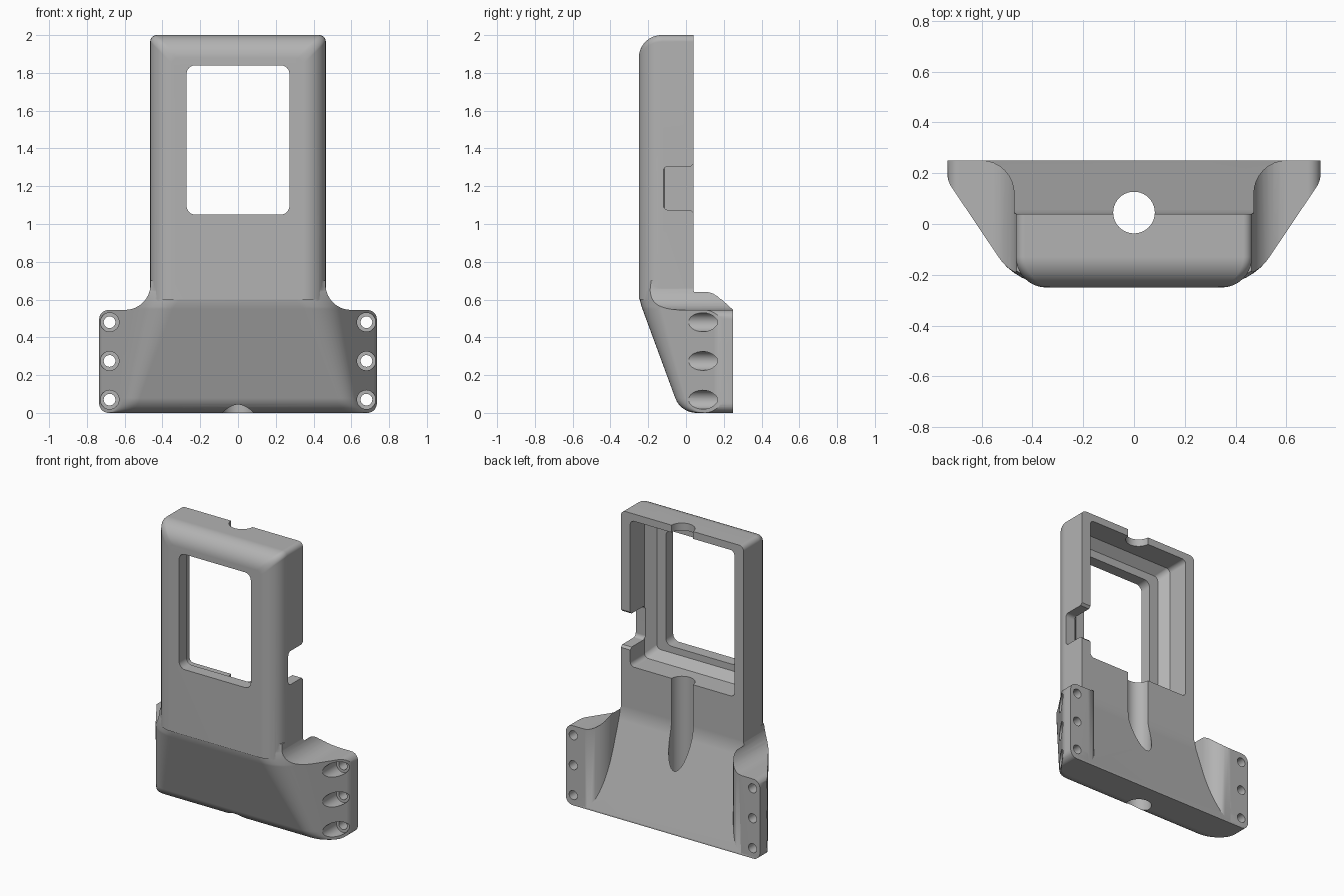
import bpy, bmesh, math
from mathutils import Vector

cube = bpy.data.objects.get("Cube")
if cube:
    bpy.data.objects.remove(cube, do_unlink=True)

grey = bpy.data.materials.new("plain_grey")
grey.use_nodes = True
colour = (0.45, 0.45, 0.45, 1)
grey.diffuse_color = colour
grey.node_tree.nodes["Principled BSDF"].inputs["Base Color"].default_value = colour


def rounded(corners, steps=8):
    """Closed 2D outline from (a, b, radius) corners."""
    out, n = [], len(corners)
    for i, (a, b, r) in enumerate(corners):
        p = Vector((a, b))
        if r == 0:
            out.append(p)
            continue
        u = (Vector(corners[i - 1][:2]) - p).normalized()
        v = (Vector(corners[(i + 1) % n][:2]) - p).normalized()
        half = u.angle(v) / 2
        centre = p + (u + v).normalized() * r / math.sin(half)
        start = p + u * r / math.tan(half) - centre
        end = p + v * r / math.tan(half) - centre
        sweep = start.angle_signed(end)
        for k in range(steps + 1):
            t = -sweep * k / steps
            c, s = math.cos(t), math.sin(t)
            out.append(centre + Vector((start.x * c - start.y * s, start.x * s + start.y * c)))
    return out


def mirrored(half):
    return half + [(-a, b, r) for a, b, r in reversed(half)]


def rect(half_width, low, high, r, r_low=None):
    r_low = r if r_low is None else r_low
    return rounded(mirrored([(half_width, low, r_low), (half_width, high, r)]))


def circle(a, b, r, n=32):
    return [(a + r * math.cos(math.tau * k / n), b + r * math.sin(math.tau * k / n)) for k in range(n)]


PLACE = {"x": lambda a, b, t: (t, a, b),
         "y": lambda a, b, t: (a, t, b),
         "z": lambda a, b, t: (a, b, t)}


def loft(name, axis, sections):
    """Solid through (position, outline) sections along an axis."""
    bm = bmesh.new()
    rings = [[bm.verts.new(PLACE[axis](p[0], p[1], t)) for p in loop] for t, loop in sections]
    n = len(rings[0])
    for lower, upper in zip(rings, rings[1:]):
        for i in range(n):
            j = (i + 1) % n
            bm.faces.new((lower[i], lower[j], upper[j], upper[i]))
    bm.faces.new(rings[0])
    bm.faces.new(rings[-1])
    bmesh.ops.recalc_face_normals(bm, faces=bm.faces)
    mesh = bpy.data.meshes.new(name)
    bm.to_mesh(mesh)
    bm.free()
    obj = bpy.data.objects.new(name, mesh)
    bpy.context.collection.objects.link(obj)
    mesh.materials.append(grey)
    return obj


def prism(name, axis, outline, start, end):
    return loft(name, axis, [(start, outline), (end, outline)])


def combine(target, tool, operation):
    mod = target.modifiers.new("join", "BOOLEAN")
    mod.operation, mod.solver, mod.object = operation, "EXACT", tool
    bpy.context.view_layer.objects.active = target
    bpy.ops.object.modifier_apply(modifier=mod.name)
    bpy.data.objects.remove(tool, do_unlink=True)


# Flared base: plan sections that follow the sloping front
DIAG = 0.235 / 0.35
front = rounded([(0.25, 0, 0), (-0.028, 0, 0.12), (-0.249, 0.6, 0.3), (-0.249, 0.7, 0), (0.25, 0.7, 0)])[1:-1]
sections = []
for y, z in front:
    blend = max(0, (z - 0.45) / 0.25)
    plan = mirrored([(0.735, 0.25, 0), (0.735, 0.17, 0.1),
                     (0.735 - (0.17 - y) * DIAG, y, 0.12 + 0.26 * blend)])
    sections.append((z, rounded(plan)))
housing = loft("housing", "z", sections)

# Front silhouette of the base with filleted shoulders
shoulders = rounded(mirrored([(0.735, 0, 0.05), (0.735, 0.545, 0.05),
                              (0.463, 0.545, 0.135), (0.463, 0.8, 0)]))
combine(housing, prism("shoulder_outline", "y", shoulders, -0.5, 0.5), "INTERSECT")

# Upper body with rounded front edges
R = 0.12
sections = [(0.06, rect(0.465, 0.6, 2, 0.035, 0))]
for k in range(11):
    t = math.pi / 2 * k / 10
    inset = R * (1 - math.cos(t))
    sections.append((-0.25 + R * (1 - math.sin(t)), rect(0.465 - inset, 0.6, 2 - inset, 0.035, 0)))
combine(housing, loft("upper_body", "y", sections), "UNION")

# Back panel, bent to run parallel to the front, between rounded flanges
gap = rounded(mirrored([(0.47, -0.2, 0), (0.47, 0.251, 0.132), (0.9, 0.251, 0), (0.9, 0.6, 0)]))
back = prism("back_gap", "z", gap, -0.3, 2.2)
panel = rounded([(0.04, 2.3, 0), (0.04, 0.62, 0.3), (0.323, -0.2, 0), (0.8, -0.2, 0), (0.8, 2.3, 0)])
combine(back, prism("panel_side", "x", panel, -1, 1), "INTERSECT")
combine(housing, back, "DIFFERENCE")

# Recess with a chamfered floor, and the window through it
recess = loft("recess", "y", [(0.2, rect(0.395, 0.95, 1.95, 0.03)),
                              (-0.115, rect(0.395, 0.95, 1.95, 0.03)),
                              (-0.17, rect(0.34, 1.005, 1.895, 0.03))])
combine(housing, recess, "DIFFERENCE")
combine(housing, prism("window", "y", rect(0.272, 1.05, 1.84, 0.045), -0.4, 0), "DIFFERENCE")

# Side notch with flared mouth
notch = rounded([(-0.12, 1.075, 0.025), (-0.12, 1.305, 0.025), (0.025, 1.305, 0), (0.045, 1.325, 0),
                 (0.1, 1.325, 0), (0.1, 1.055, 0), (0.045, 1.055, 0), (0.025, 1.075, 0)])
combine(housing, prism("side_notch", "x", notch, 0.36, 0.6), "DIFFERENCE")

# Vertical cable channel
combine(housing, prism("cable_channel", "z", circle(0, 0.045, 0.082, 40), -0.2, 2.2), "DIFFERENCE")

# Counterbored screw holes in the flanges
for side in (-1, 1):
    for z in (0.07, 0.275, 0.48):
        combine(housing, prism("counterbore", "y", circle(side * 0.68, z, 0.05), -0.4, 0.165), "DIFFERENCE")
        combine(housing, prism("screw_hole", "y", circle(side * 0.68, z, 0.031), 0.1, 0.4), "DIFFERENCE")

# Smooth shading with crisp edges
bpy.ops.object.select_all(action="DESELECT")
housing.select_set(True)
bpy.context.view_layer.objects.active = housing
bpy.ops.object.shade_smooth_by_angle(angle=math.radians(28))
weighted = housing.modifiers.new("even_normals", "WEIGHTED_NORMAL")
weighted.keep_sharp = True
